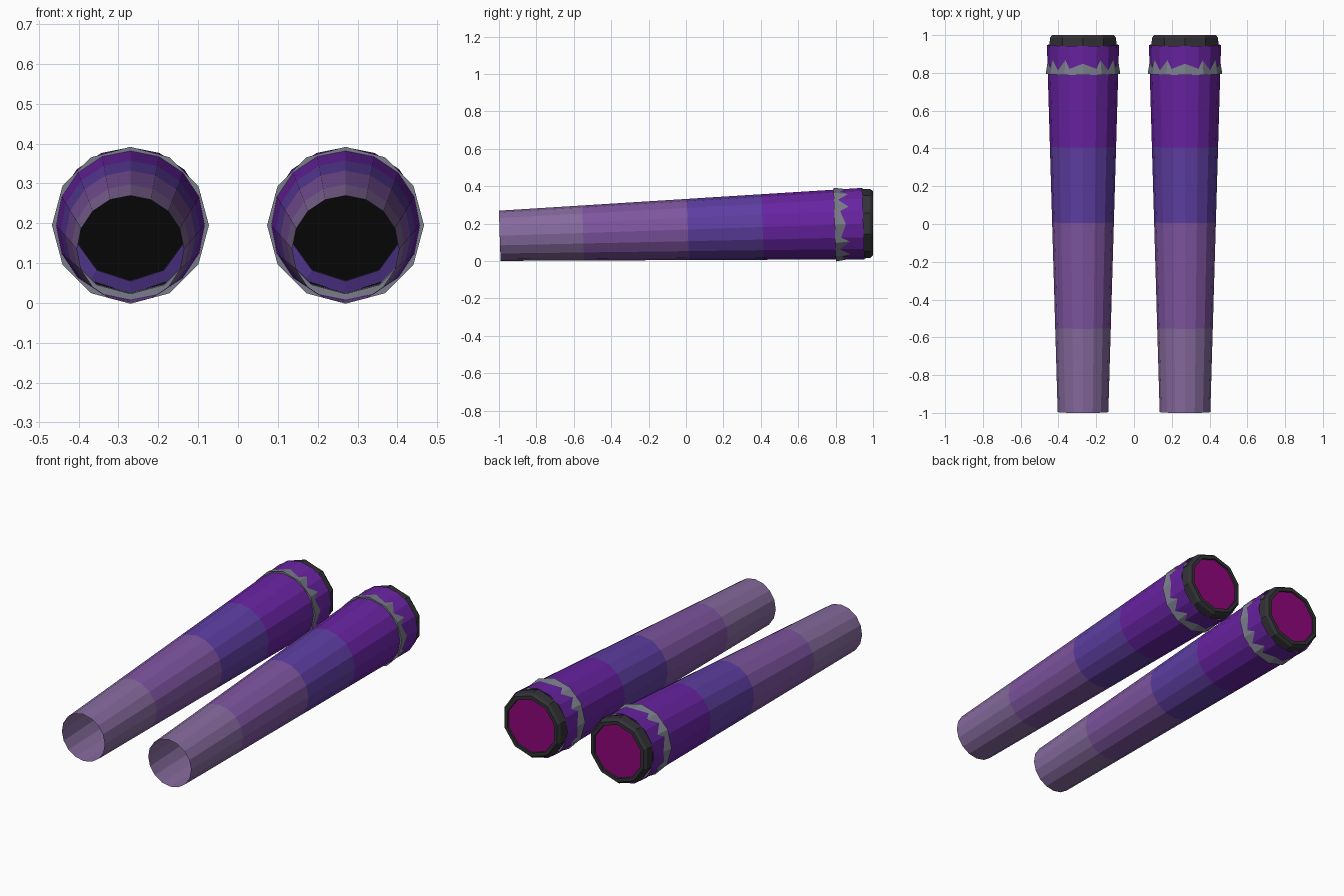
import bpy
import bmesh
from math import sin, cos, pi

if "Cube" in bpy.data.objects:
    bpy.data.objects.remove(bpy.data.objects["Cube"])


def material(name, rgb):
    m = bpy.data.materials.new(name)
    m.diffuse_color = [(c / 255) ** 2.2 for c in rgb] + [1]
    m.use_nodes = True
    m.node_tree.nodes["Principled BSDF"].inputs["Base Color"].default_value = m.diffuse_color
    return m


PALE = material("pale_violet", (133, 106, 156))
LILAC = material("lilac", (125, 85, 158))
BLUE = material("blue_violet", (94, 64, 160))
PURPLE = material("purple", (104, 40, 160))
GREY = material("steel", (122, 126, 138))
DARK = material("charcoal", (54, 54, 58))
BLACK = material("black", (15, 15, 15))
MAGENTA = material("magenta", (142, 14, 122))

SLOPE = 0.065 / 1.95


def lathe(name, x, profile, sides, mats, tilt=SLOPE, closed=False, fill=False, turn=0.0):
    """Sweep (y, radius) points round the tilted tube axis; one material per band."""
    bm = bmesh.new()
    rings = []
    for y, r in profile:
        zc = 0.135 + SLOPE * (y + 1)
        ring = []
        for i in range(sides):
            a = 2 * pi * i / sides + turn
            dz = r * cos(a)
            ring.append(bm.verts.new((x + r * sin(a), y - dz * tilt, zc + dz)))
        rings.append(ring)
    n = len(rings)
    for k in range(n if closed else n - 1):
        a, b = rings[k], rings[(k + 1) % n]
        for i in range(sides):
            j = (i + 1) % sides
            f = bm.faces.new((a[i], a[j], b[j], b[i]))
            f.material_index = min(k, len(mats) - 1)
    if fill:
        bm.faces.new(rings[0])
    bmesh.ops.recalc_face_normals(bm, faces=bm.faces[:])
    me = bpy.data.meshes.new(name)
    bm.to_mesh(me)
    bm.free()
    for m in mats:
        me.materials.append(m)
    ob = bpy.data.objects.new(name, me)
    bpy.context.collection.objects.link(ob)
    return ob


def tube_radius(y):
    return 0.134 + (0.191 - 0.134) * (y + 1) / 1.95


for side, x in (("left", -0.27), ("right", 0.27)):
    # open tapered tube in four colour bands
    lathe(side + "_tube", x,
          [(y, tube_radius(y)) for y in (-0.996, -0.55, 0.01, 0.41, 0.948)],
          16, [PALE, LILAC, BLUE, PURPLE])
    # steel collar that narrows backwards and sinks into the tube wall
    lathe(side + "_collar", x,
          [(0.795, 0.172), (0.795, 0.197), (0.87, 0.186), (0.87, 0.172)],
          12, [GREY], closed=True)
    # inner retaining ring
    lathe(side + "_inner_ring", x, [(0.885, 0.143), (0.9, 0.175)], 10, [BLUE])
    # dark bevelled rim at the wide end
    lathe(side + "_rim", x,
          [(0.91, 0.142), (0.91, 0.172), (0.94, 0.187), (0.985, 0.184),
           (1.0, 0.172), (1.0, 0.152)],
          10, [DARK], tilt=0, closed=True)
    # lens closing the rim, with a black backing inside
    lathe(side + "_lens", x, [(0.99, 0.154)], 10, [MAGENTA], tilt=0, fill=True)
    lathe(side + "_lens_backing", x, [(0.93, 0.146)], 10, [BLACK], tilt=0, fill=True)
